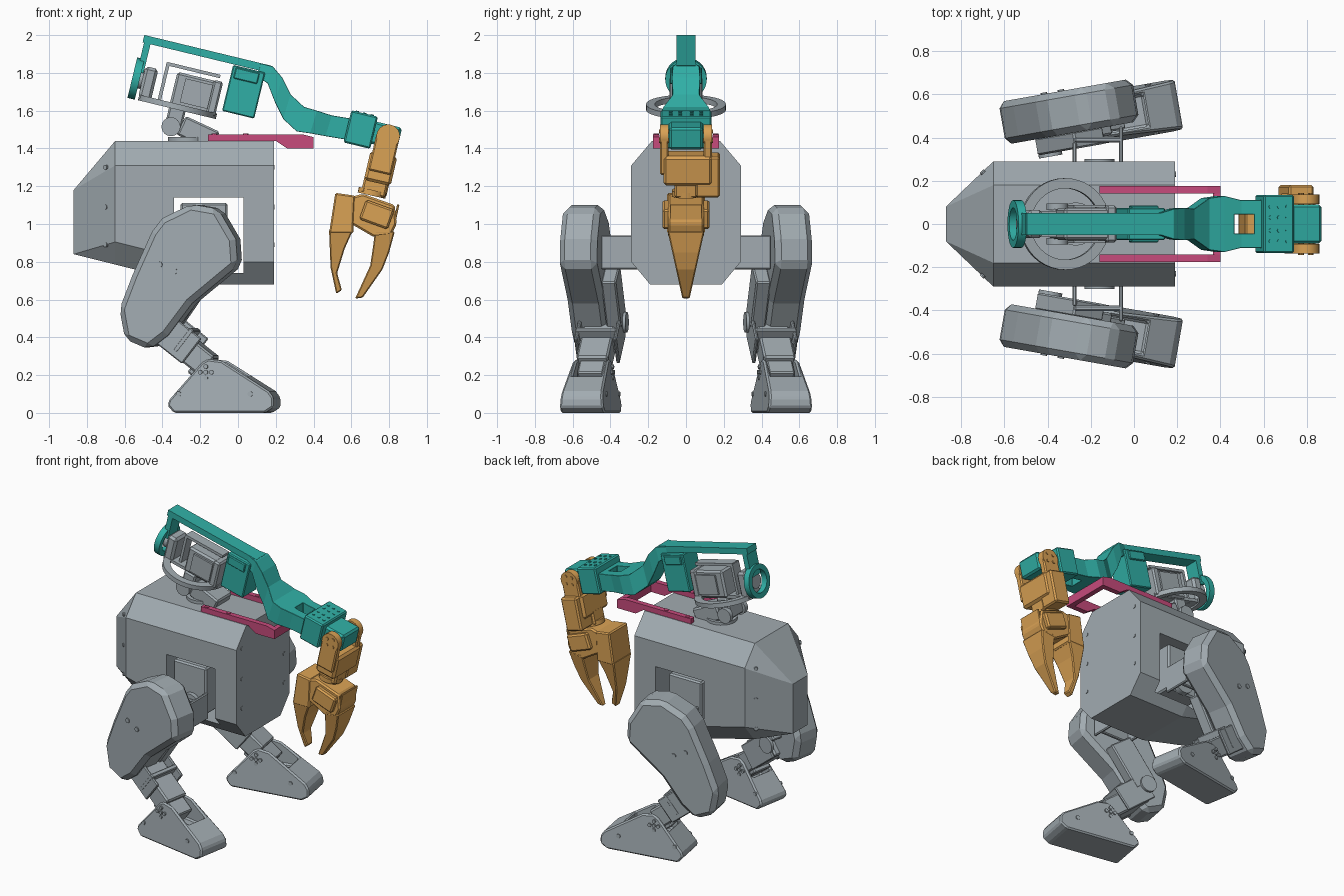
import bpy, bmesh
from math import radians, pi
from mathutils import Matrix, Vector

if "Cube" in bpy.data.objects:
    bpy.data.objects.remove(bpy.data.objects["Cube"])


def material(name, rgb):
    m = bpy.data.materials.new(name)
    m.use_nodes = True
    m.diffuse_color = (*rgb, 1)
    m.node_tree.nodes["Principled BSDF"].inputs["Base Color"].default_value = (*rgb, 1)
    return m


GREY = material("grey", (.36, .41, .44))
TEAL = material("teal", (.03, .43, .38))
GOLD = material("gold", (.70, .36, .09))
PINK = material("pink", (.57, .07, .20))
NONE = Matrix.Identity(4)


def part(name, bm, mat, matrix=NONE, bevel=0):
    bm.transform(matrix)
    bmesh.ops.recalc_face_normals(bm, faces=bm.faces)
    me = bpy.data.meshes.new(name)
    bm.to_mesh(me)
    bm.free()
    me.materials.append(mat)
    ob = bpy.data.objects.new(name, me)
    bpy.context.collection.objects.link(ob)
    if bevel:
        mod = ob.modifiers.new("bevel", 'BEVEL')
        mod.width = bevel
        mod.segments = 1
    return ob


def tilt(x, z, deg, y=0):
    return Matrix.Translation((x, y, z)) @ Matrix.Rotation(radians(deg), 4, 'Y')


def box(name, size, mat, matrix=NONE, bevel=0):
    bm = bmesh.new()
    bmesh.ops.create_cube(bm, size=1)
    bm.transform(Matrix.Diagonal((*size, 1)))
    return part(name, bm, mat, matrix, bevel)


def prism(name, pts, width, mat, matrix=NONE, bevel=0, offset=0):
    """Side profile extruded along y; width is a number or a function of height."""
    half = width if callable(width) else lambda z: width
    bm = bmesh.new()
    a, b = [[bm.verts.new((x, offset + s * half(z), z)) for x, z in pts] for s in (-1, 1)]
    bm.faces.new(a)
    bm.faces.new(b[::-1])
    for i in range(len(pts)):
        j = (i + 1) % len(pts)
        bm.faces.new((a[i], a[j], b[j], b[i]))
    return part(name, bm, mat, matrix, bevel)


def cylinder(name, r, depth, mat, at, axis, matrix=NONE, sides=24):
    bm = bmesh.new()
    bmesh.ops.create_cone(bm, cap_ends=True, segments=sides, radius1=r, radius2=r, depth=depth)
    rot = Vector((0, 0, 1)).rotation_difference(Vector(axis)).to_matrix().to_4x4()
    return part(name, bm, mat, matrix @ Matrix.Translation(at) @ rot)


def ring(name, outer, inner, depth, mat, matrix):
    """Flat ring around local z."""
    bm = bmesh.new()
    n = 40
    loops = [[bm.verts.new(Matrix.Rotation(2 * pi * i / n, 3, 'Z') @ Vector((r, 0, z)))
              for i in range(n)]
             for r, z in ((outer, depth / 2), (outer, -depth / 2), (inner, -depth / 2), (inner, depth / 2))]
    for k in range(4):
        p, q = loops[k], loops[(k + 1) % 4]
        for i in range(n):
            j = (i + 1) % n
            bm.faces.new((p[i], p[j], q[j], q[i]))
    return part(name, bm, mat, matrix)


def loft(name, sections, mat):
    """Rectangular sections (x, z, half height, half width) joined in order."""
    bm = bmesh.new()
    loops = [[bm.verts.new((x + .3 * v * h, u * w, z + v * h))
              for u, v in ((-1, -1), (1, -1), (1, 1), (-1, 1))] for x, z, h, w in sections]
    for p, q in zip(loops, loops[1:]):
        for i in range(4):
            j = (i + 1) % 4
            bm.faces.new((p[i], p[j], q[j], q[i]))
    bm.faces.new(loops[0])
    bm.faces.new(loops[-1])
    return part(name, bm, mat, bevel=.012)


def cut(ob, cutter):
    mod = ob.modifiers.new("cut", 'BOOLEAN')
    mod.operation = 'DIFFERENCE'
    mod.solver = 'EXACT'
    mod.object = cutter
    bpy.context.view_layer.objects.active = ob
    bpy.ops.object.modifier_apply(modifier=mod.name)
    bpy.data.objects.remove(cutter)


# Body: chamfered hull with a tapered rear and side openings for the hips
bm = bmesh.new()
for s in (-1, 1):
    for x, low in ((.19, .68), (-.23, .68), (-.65, .785)):
        for y, z in ((.19, low), (.29, low + .12)):
            bm.verts.new((x, s * y, z))
    for x in (.19, -.65):
        for y, z in ((.18, 1.44), (.29, 1.31)):
            bm.verts.new((x, s * y, z))
    for z in (.84, 1.18):
        bm.verts.new((-.87, s * .08, z))
bmesh.ops.convex_hull(bm, input=bm.verts)
bmesh.ops.dissolve_limit(bm, angle_limit=.01, verts=bm.verts, edges=bm.edges)
body = part("body_shell", bm, GREY)
cut(body, box("opening", (.37, 1, .40), GREY, tilt(-.155, .94, 0)))
for s in (-1, 1):
    for z in (.89, 1.09, 1.30):
        cylinder("front_bolt", .013, .012, GREY, (.188, s * .23, z), (1, 0, 0), sides=10)
        cylinder("rear_bolt", .013, .012, GREY, (-.70, s * .24, z), (-.69, s * .72, 0), sides=10)

# Legs, built once and mirrored
THIGH = [(-.235, 1.105), (-.09, 1.08), (.005, .92), (.015, .78), (-.23, .58), (-.36, .41),
         (-.46, .335), (-.59, .39), (-.62, .55), (-.55, .73), (-.445, .96), (-.39, 1.03)]
FOOT = [(-.33, 0), (-.365, .04), (-.355, .07), (-.185, .265), (-.15, .285), (-.075, .275),
        (.18, .115), (.205, .08), (.205, .03), (.16, 0)]
for s, side in ((-1, "near"), (1, "far")):
    flip = Matrix.Diagonal((1, s, 1, 1))
    leg = (flip @ Matrix.Translation((-.3, .52, 0)) @ Matrix.Rotation(radians(10), 4, 'Z')
           @ Matrix.Translation((.3, 0, 0)))
    lower = leg @ Matrix.Translation((0, -.055, 0))
    box(side + "_hip_servo", (.25, .22, .32), GREY, flip @ tilt(-.18, .95, 0, .16), .01)
    cylinder(side + "_hip_hub", .07, .04, GREY, (-.16, .28, .85), (0, 1, 0), flip)
    # Hip bracket: two upright plates reaching the thigh
    for x, depth in ((-.06, .20), (-.275, .13)):
        box(side + "_hip_plate", (.02, depth, .18), GREY, flip @ tilt(x, .85, 0, .25 + depth / 2), .006)
    box(side + "_hip_backing", (.22, .025, .18), GREY, flip @ tilt(-.165, .85, 0, .39), .006)
    prism(side + "_thigh_cover", THIGH, .10, GREY, leg, .03)
    for x, z in ((-.40, .785), (-.32, .75)):
        cylinder("thigh_bolt", .016, .014, GREY, (x, .10, z), (0, 1, 0), leg, 10)
    box(side + "_knee_servo", (.32, .08, .17), GREY, leg @ tilt(-.32, .61, -55, -.135), .008)
    cylinder("knee_hub", .055, .02, GREY, (-.42, -.18, .48), (0, 1, 0), leg)
    # Shin servo held between two side plates
    box(side + "_shin_servo", (.34, .17, .13), GREY, lower @ tilt(-.29, .35, 38), .01)
    for y in (-.11, .10):
        box("shin_plate", (.24, .018, .17), GREY, lower @ tilt(-.33, .40, 38, y), .006)
    box("shin_bridge", (.03, .22, .15), GREY, lower @ tilt(-.28, .385, 38), .006)
    # Foot with a slot for the ankle
    foot = prism(side + "_foot", FOOT, lambda z: .12 - .09 * z, GREY, lower)
    cut(foot, box("slot", (.30, .15, .30), GREY, lower @ tilt(-.10, .28, 0)))
    mod = foot.modifiers.new("bevel", 'BEVEL')
    mod.width, mod.segments, mod.limit_method = .014, 1, 'ANGLE'
    box(side + "_ankle_servo", (.17, .14, .13), GREY, lower @ tilt(-.16, .215, 38), .008)
    for y in (-.102, .102):
        for dx, dz in ((0, 0), (.03, 0), (-.03, 0), (0, .03), (0, -.03)):
            cylinder("ankle_bolt", .012, .016, GREY, (-.16 + dx, y, .215 + dz), (0, 1, 0), lower, 10)
        for x, z in ((-.305, .10), (.08, .10)):
            cylinder("foot_bolt", .014, .03, GREY, (x, y, z), (0, 1, 0), lower, 10)

# Rails joined by a front cross bar
RAIL = [(-.16, 1.44), (-.16, 1.475), (.34, 1.475), (.40, 1.46), (.40, 1.40), (.26, 1.40), (.20, 1.44)]
for s in (-1, 1):
    prism("rail", RAIL, .018, PINK, offset=s * .158)
    for x in (-.125, .04):
        cylinder("rail_bolt", .015, .008, PINK, (x, s * .158, 1.475), (0, 0, 1), sides=10)
box("rail_cross_bar", (.035, .30, .06), PINK, tilt(.382, 1.43, 0))

# Shoulder: tilted mount, ring, servos and bracket
SLOPE = 13.6
cylinder("turntable", .10, .03, GREY, (-.27, 0, 1.445), (0, 0, 1))
box("mount_servo", (.20, .16, .11), GREY, tilt(-.21, 1.48, 25), .01)
box("mount_post", (.09, .14, .14), GREY, tilt(-.335, 1.55, SLOPE), .01)
for y in (-.08, .08):
    cylinder("mount_hub", .05, .03, GREY, (-.355, y, 1.515), (0, 1, 0))
ring("shoulder_ring", .212, .165, .03, GREY, tilt(-.32, 1.62, SLOPE))
box("shoulder_servo", (.24, .15, .18), GREY, tilt(-.225, 1.69, SLOPE), .012)
box("servo_cap", (.05, .17, .19), GREY, tilt(-.125, 1.665, SLOPE), .01)
box("rear_servo", (.07, .13, .17), GREY, tilt(-.475, 1.745, SLOPE), .015)
cylinder("rear_hub", .05, .05, GREY, (-.51, 0, 1.765), (.97, 0, -.235))
box("bracket_base", (.42, .12, .02), GREY, tilt(-.32, 1.625, SLOPE))
box("bracket_top", (.29, .07, .018), GREY, tilt(-.235, 1.815, SLOPE))
box("bracket_side", (.018, .07, .22), GREY, tilt(-.395, 1.745, SLOPE))
for y in (-.082, .082):
    box("servo_plate", (.15, .012, .13), GREY, tilt(-.22, 1.69, SLOPE, y))

# Upper arm: long beam, rear post, round end and servo
box("arm_beam", (.69, .10, .04), TEAL, tilt(-.165, 1.90, SLOPE))
box("arm_rear_post", (.035, .10, .19), TEAL, tilt(-.495, 1.895, SLOPE))
ring("arm_rear_ring", .11, .075, .04, TEAL, tilt(-.54, 1.77, SLOPE + 90))
box("elbow_servo", (.175, .15, .25), TEAL, tilt(.03, 1.70, SLOPE), .006)
box("elbow_servo_plate", (.13, .17, .06), TEAL, tilt(.045, 1.785, SLOPE), .005)
forearm = loft("forearm", [(.11, 1.815, .035, .05), (.17, 1.79, .045, .07), (.215, 1.71, .065, .075),
                           (.26, 1.62, .065, .07), (.33, 1.555, .065, .12), (.40, 1.54, .06, .13),
                           (.48, 1.52, .055, .11), (.60, 1.50, .055, .11)], TEAL)
cut(forearm, box("slot", (.09, .09, .4), TEAL, tilt(.51, 1.5, 0)))
box("wrist_servo", (.145, .27, .175), TEAL, tilt(.65, 1.50, SLOPE), .008)
box("wrist_link", (.15, .18, .12), TEAL, tilt(.782, 1.468, SLOPE), .012)
for x in (-.04, 0, .04):
    for y in (-.08, -.03, .03, .08):
        cylinder("wrist_bolt", .009, .01, TEAL, (x, y, .087), (0, 0, 1), tilt(.65, 1.50, SLOPE), 8)

# Wrist fork and hand
LEAN = 13
for y in (-.115, .115):
    cylinder("fork_knuckle", .062, .045, GOLD, (.795, y, 1.465), (0, 1, 0))
    box("fork_cheek", (.124, .045, .20), GOLD, tilt(.772, 1.37, LEAN, y), .008)
    for dx, dz in ((-.02, .025), (.025, .025), (-.025, -.02), (.02, -.025)):
        cylinder("fork_bolt", .011, .056, GOLD, (.795 + dx, y, 1.465 + dz), (0, 1, 0), sides=10)
box("hand_servo", (.145, .26, .16), GOLD, tilt(.755, 1.295, LEAN, .01), .015)
box("hand_servo_end", (.12, .13, .22), GOLD, tilt(.75, 1.26, LEAN, .115), .01)
box("hand_neck", (.13, .12, .10), GOLD, tilt(.725, 1.20, LEAN), .01)
cylinder("hand_swivel", .075, .03, GOLD, (.71, 0, 1.165), (.22, 0, .97))
prism("palm", [(.55, 1.13), (.66, 1.16), (.83, 1.10), (.84, 1.0), (.81, .94), (.72, .93), (.60, 1.0)],
      .095, GOLD, bevel=.01)
box("palm_servo", (.16, .25, .11), GOLD, tilt(.735, 1.05, 20), .01)
box("palm_front_plate", (.012, .17, .13), GOLD, tilt(.835, 1.04, 12), .003)
prism("rear_finger_base", [(.515, 1.165), (.62, 1.15), (.61, .95), (.482, .95)], .10, GOLD, bevel=.008)


def finger_width(z):
    return .022 + .22 * (z - .62)


prism("rear_finger", [(.482, .97), (.61, .97), (.565, .87), (.525, .74), (.55, .65),
                      (.52, .63), (.49, .77)], finger_width, GOLD, bevel=.006)
prism("front_finger", [(.725, .96), (.83, .96), (.80, .85), (.765, .76), (.66, .61), (.62, .605),
                       (.70, .78), (.715, .88)], finger_width, GOLD, bevel=.006)

# Smooth the round parts while keeping edges crisp
bpy.ops.object.select_all(action='DESELECT')
for ob in bpy.context.scene.objects:
    if ob.type == 'MESH' and any(k in ob.name for k in ("ring", "hub", "knuckle", "turntable", "swivel")):
        ob.select_set(True)
        bpy.context.view_layer.objects.active = ob
bpy.ops.object.shade_smooth_by_angle(angle=radians(30))
